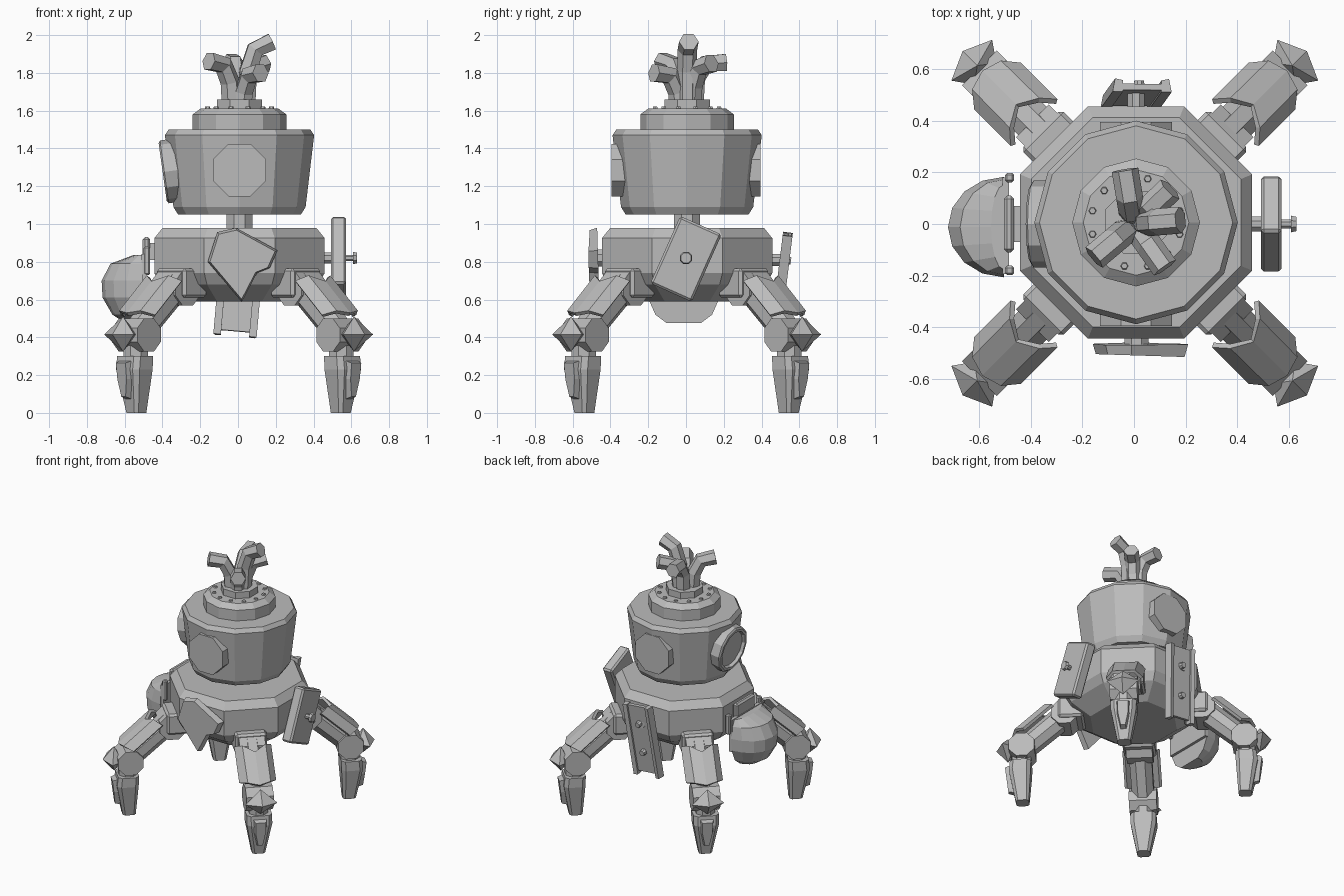
import bpy, bmesh, math
from mathutils import Matrix, Vector

if "Cube" in bpy.data.objects:
    bpy.data.objects.remove(bpy.data.objects["Cube"])

grey = bpy.data.materials.new("plain_grey")
grey.diffuse_color = (0.5, 0.5, 0.5, 1)
grey.use_nodes = True
grey.node_tree.nodes["Principled BSDF"].inputs["Base Color"].default_value = grey.diffuse_color
I = Matrix()
T = lambda x, y, z: Matrix.Translation((x, y, z))
R = lambda deg, ax: Matrix.Rotation(math.radians(deg), 4, ax)


def finish(name, bm, M=I):
    bmesh.ops.transform(bm, matrix=M, verts=bm.verts)
    bmesh.ops.recalc_face_normals(bm, faces=bm.faces)
    me = bpy.data.meshes.new(name)
    bm.to_mesh(me)
    bm.free()
    me.materials.append(grey)
    ob = bpy.data.objects.new(name, me)
    bpy.context.collection.objects.link(ob)
    return ob


def loft(name, rings, M=I):
    """Skin a list of equal closed rings and cap both ends."""
    bm = bmesh.new()
    vs = [[bm.verts.new(p) for p in ring] for ring in rings]
    n = len(vs[0])
    for a, b in zip(vs, vs[1:]):
        for i in range(n):
            j = (i + 1) % n
            bm.faces.new((a[i], a[j], b[j], b[i]))
    bm.faces.new(vs[0])
    bm.faces.new(vs[-1])
    return finish(name, bm, M)


def lathe(name, prof, n, M=I, start=0.0):
    ang = [math.radians(start) + 2 * math.pi * i / n for i in range(n)]
    return loft(name, [[(r * math.cos(a), r * math.sin(a), z) for a in ang] for r, z in prof], M)


def rod(name, p0, p1, r0, r1, n=8, M=I):
    p0, p1 = Vector(p0), Vector(p1)
    d = p1 - p0
    A = Matrix.Translation(p0) @ d.to_track_quat('Z', 'Y').to_matrix().to_4x4()
    return lathe(name, [(r0, 0), (r1, d.length)], n, M @ A, 180 / n)


def box(name, a, b, M=I, bevel=0):
    (x0, y0, z0), (x1, y1, z1) = a, b
    ob = loft(name, [[(x0, y0, z), (x1, y0, z), (x1, y1, z), (x0, y1, z)] for z in (z0, z1)], M)
    if bevel:
        m = ob.modifiers.new("bevel", 'BEVEL')
        m.width, m.segments = bevel, 1
    return ob


def tube(name, pts, r, n=6):
    pts = [Vector(p) for p in pts]
    rings, q, last = [], None, None
    for i, p in enumerate(pts):
        t = (pts[min(i + 1, len(pts) - 1)] - pts[max(i - 1, 0)]).normalized()
        q = t.to_track_quat('Z', 'Y') if q is None else last.rotation_difference(t) @ q
        last = t
        rings.append([p + q @ Vector((r * math.cos(a), r * math.sin(a), 0))
                      for a in (2 * math.pi * k / n for k in range(n))])
    return loft(name, rings)


C = T(0.008, 0.006, 0)

# octagonal body, neck, twelve-sided head, dome and collar
lathe("body", [(0.31, 0.59), (0.45, 0.68), (0.488, 0.74), (0.488, 0.925), (0.44, 0.98)], 8, C, 22.5)
lathe("neck", [(0.075, 0.96), (0.075, 1.08)], 8, C, 22.5)
lathe("head", [(0.325, 1.05), (0.35, 1.09), (0.395, 1.47), (0.375, 1.50)], 12, C)
lathe("dome", [(0.248, 1.49), (0.248, 1.58), (0.205, 1.612)], 12, C)
lathe("collar", [(0.13, 1.60), (0.13, 1.66)], 8, C, 22.5)
for i in range(12):
    a = 2 * math.pi * (i + 0.5) / 12
    lathe("dome_bolt", [(0.017, 1.605), (0.012, 1.622)], 6, C @ T(0.175 * math.cos(a), 0.175 * math.sin(a), 0))

# front and back windows, tilted porthole with raised rim on the left
for name, s in (("front_window", -1), ("back_window", 1)):
    rod(name, (0.008, s * 0.30, 1.285), (0.008, s * 0.395, 1.285), 0.151, 0.151)
P = T(-0.375, 0, 1.278) @ R(-98, 'Y')
lathe("porthole", [(0.168, -0.07), (0.168, 0.015), (0.155, 0.024), (0.137, 0.024), (0.13, 0.002)], 12, P)

# five bent pipes on the top: end point and bend height
for i, (x, y, z, h) in enumerate([(-0.035, 0.21, 1.855, 1.80), (0.14, 0.135, 1.85, 1.76), (0.18, 0.015, 1.965, 1.84),
                                  (0.12, -0.17, 1.80, 1.73), (-0.155, -0.13, 1.862, 1.78)]):
    d = Vector((x, y, 0)).normalized()
    b = d * 0.045
    m = Vector((x, y, 0)) * 0.5
    tube("pipe_%d" % (i + 1), [(b.x, b.y, 1.63), (b.x * 1.2, b.y * 1.2, h - 0.03),
                               (m.x, m.y, (h + z) / 2 + 0.02), (x, y, z)], 0.052)

# front armour plate
outline = [(-0.01, 0.98), (0.21, 0.86), (0.168, 0.767), (0.10, 0.74), (0.02, 0.587), (-0.16, 0.80), (-0.11, 0.957)]
loft("front_plate", [[(x, -0.465 - 0.1 * (z - 0.8) * 0.3, z) for x, z in outline],
                     [(0.01 + (x - 0.01) * 0.93, -0.51 - 0.03 * x, 0.8 + (z - 0.8) * 0.93) for x, z in outline]])
rod("front_plate_mount", (0.01, -0.40, 0.82), (0.01, -0.48, 0.82), 0.05, 0.05)

# right armour plate on a bolt
M = T(0, 0, 0.815) @ R(-24, 'X')
box("right_plate", (0.492, -0.12, -0.195), (0.573, 0.12, 0.195), M, 0.012)
rod("right_plate_mount", (0.44, 0, 0.82), (0.50, 0, 0.82), 0.032, 0.032)
rod("right_bolt", (0.56, 0, 0.82), (0.615, 0, 0.82), 0.018, 0.018)
rod("right_bolt_head", (0.61, 0, 0.82), (0.63, 0, 0.82), 0.035, 0.03)

# back channel plate with side flanges and two bolts
M = T(0.008, 0.50, 0.68) @ R(-7, 'X') @ R(5, 'Y')
box("back_plate", (-0.10, -0.012, -0.25), (0.10, 0.012, 0.265), M)
for s in (-1, 1):
    loft("back_plate_flange", [[(s * 0.115, -0.02, z), (s * 0.075, -0.02, z), (s * 0.075, 0.025, z), (s * 0.105, 0.032, z)]
                               for z in (-0.275, 0.27)], M)
for z in (-0.09, 0.13):
    rod("back_bolt", (0, 0, z), (0, 0.04, z), 0.026, 0.02, 8, M)
rod("back_plate_mount", (0.008, 0.42, 0.81), (0.008, 0.53, 0.81), 0.035, 0.035)

# hanging pouch and its bracket on the left
rings = []
for z, rx, ry in [(0.475, 0.09, 0.09), (0.52, 0.16, 0.15), (0.61, 0.212, 0.19), (0.70, 0.217, 0.195),
                  (0.79, 0.17, 0.185), (0.835, 0.05, 0.165)]:
    rings.append([(-0.505 - rx * math.sin(a), -0.012 + ry * math.cos(a), z)
                  for a in (math.pi * k / 8 for k in range(9))])
loft("pouch", rings)
box("pouch_back", (-0.51, -0.195, 0.60), (-0.485, 0.18, 0.84))
box("pouch_bracket", (-0.505, -0.11, 0.78), (-0.465, 0.11, 0.93), I, 0.012)
for s in (-1, 1):
    box("pouch_bracket_side", (-0.5, s * 0.18 - 0.018, 0.73), (-0.465, s * 0.18 + 0.018, 0.88), I, 0.008)
box("pouch_mount", (-0.47, -0.07, 0.81), (-0.43, 0.07, 0.90))


def leg(prefix, M):
    """One leg, modelled along local +x (outwards)."""
    # hip block and hip joint
    box(prefix + "hip_block", (0.34, -0.11, 0.61), (0.515, 0.11, 0.765), M, 0.015)
    rod(prefix + "hip_joint", (0.47, -0.09, 0.66), (0.47, 0.09, 0.66), 0.10, 0.10, 8, M)
    # thigh and folded, notched thigh armour
    rod(prefix + "thigh", (0.47, 0, 0.68), (0.75, 0, 0.43), 0.085, 0.08, 8, M)
    bm = bmesh.new()
    d, n = Vector((0.74, 0, -0.67)), Vector((0.67, 0, 0.74))
    o = Vector((0.585, 0, 0.735))
    rows = []
    for t, h, a, b in [(-0.12, -0.055, 0, 0.27), (-0.075, 0, 0.02, 0.30), (0, 0.006, 0.075, 0.325),
                       (0.075, 0, 0.02, 0.30), (0.12, -0.055, 0, 0.27)]:
        rows.append([bm.verts.new(o + d * l + n * h + Vector((0, t, 0))) for l in (a, b)])
    for p, q in zip(rows, rows[1:]):
        bm.faces.new((p[0], p[1], q[1], q[0]))
    ob = finish(prefix + "thigh_armour", bm, M)
    sol = ob.modifiers.new("thickness", 'SOLIDIFY')
    sol.thickness, sol.offset = 0.022, 0
    # knee joint and pointed knee guard
    rod(prefix + "knee_joint", (0.765, -0.095, 0.412), (0.765, 0.095, 0.412), 0.095, 0.095, 8, M)
    bm = bmesh.new()
    for p in [(0.945, 0, 0.415), (0.895, 0.112, 0.415), (0.895, -0.112, 0.415),
              (0.865, 0, 0.51), (0.865, 0, 0.325), (0.82, 0.06, 0.415), (0.82, -0.06, 0.415)]:
        bm.verts.new(p)
    bmesh.ops.convex_hull(bm, input=bm.verts)
    finish(prefix + "knee_guard", bm, M)
    # ankle, tapered foot and shin plate
    rod(prefix + "ankle", (0.77, 0, 0.27), (0.77, 0, 0.37), 0.07, 0.07, 8, M)

    def oct_ring(x, hx, hy, z):
        c = 0.35 * hx
        return [(x + sx, sy, z) for sx, sy in [(hx, -hy + c), (hx, hy - c), (hx - c, hy), (c - hx, hy),
                                               (-hx, hy - c), (-hx, c - hy), (c - hx, -hy), (hx - c, -hy)]]
    loft(prefix + "foot", [oct_ring(0.765, 0.045, 0.045, 0), oct_ring(0.78, 0.075, 0.088, 0.23),
                           oct_ring(0.775, 0.072, 0.088, 0.30)], M)
    shin = [(-0.05, 0.28), (0.05, 0.28), (0.048, 0.18), (0.022, 0.07), (-0.022, 0.07), (-0.048, 0.18)]
    loft(prefix + "shin_plate", [[(0.80 + z * 0.12, y, z) for y, z in shin],
                                 [(0.855 + z * 0.1, y * 0.72, 0.175 + (z - 0.175) * 0.85) for y, z in shin]], M)


for k, name in enumerate(("back_right_", "back_left_", "front_left_", "front_right_")):
    leg(name, T(0.003, 0.003, 0) @ R(45 + 90 * k, 'Z'))
